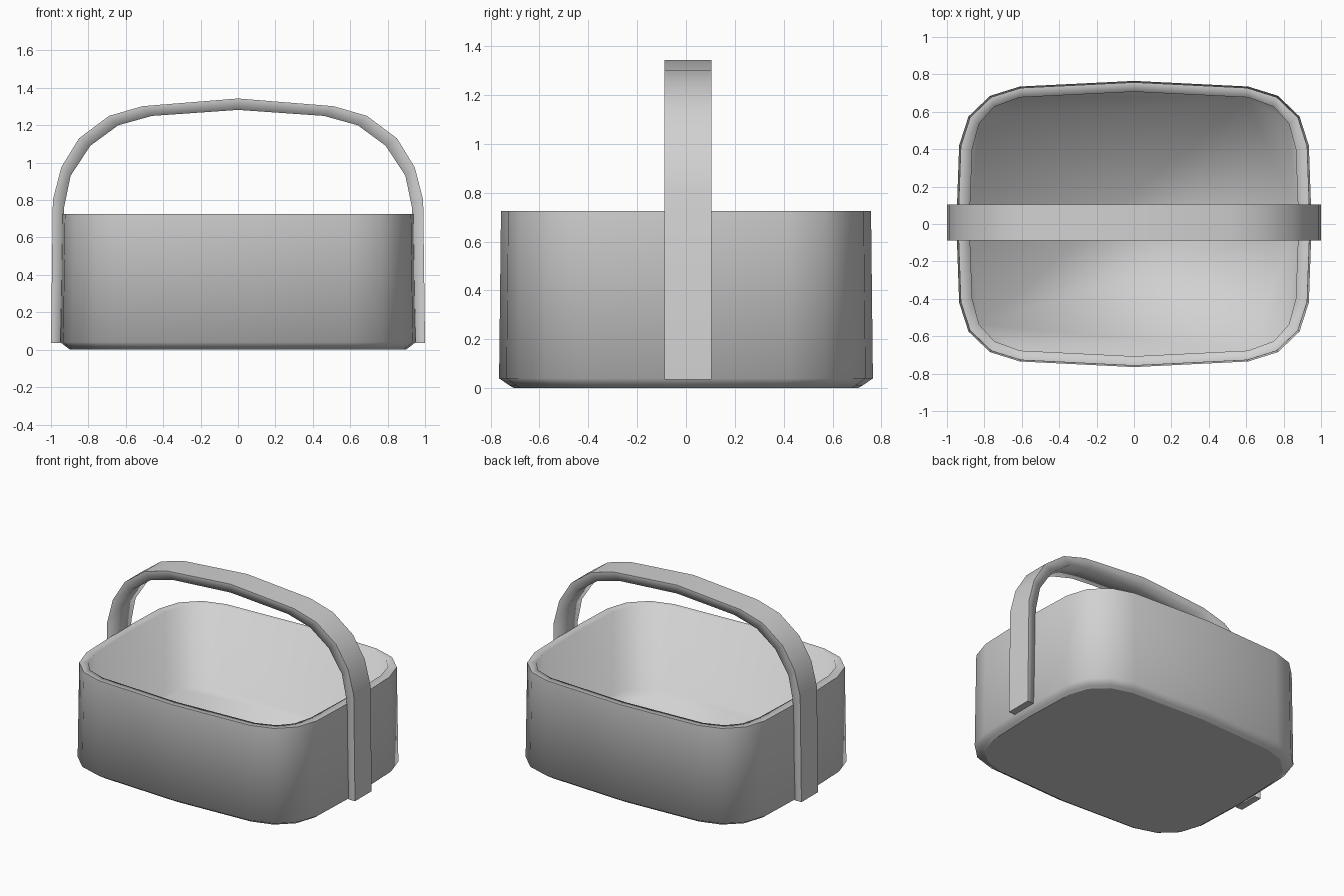
import bpy
import bmesh

cube = bpy.data.objects.get("Cube")
if cube:
    bpy.data.objects.remove(cube, do_unlink=True)

grey = bpy.data.materials.new("plain grey")
grey.use_nodes = True
grey.diffuse_color = (0.64, 0.64, 0.64, 1)
grey.node_tree.nodes["Principled BSDF"].inputs["Base Color"].default_value = (0.64, 0.64, 0.64, 1)


def loft(name, rings, sharp_rings=(), sharp_rails=()):
    """Skin a list of closed rings, cap both ends, smooth all but the sharp lines."""
    bm = bmesh.new()
    loops = [[bm.verts.new(p) for p in ring] for ring in rings]
    n = len(loops[0])
    for a, b in zip(loops, loops[1:]):
        for i in range(n):
            j = (i + 1) % n
            bm.faces.new((a[i], a[j], b[j], b[i]))
    bm.faces.new(loops[0][::-1])
    bm.faces.new(loops[-1])
    bmesh.ops.recalc_face_normals(bm, faces=bm.faces)
    for face in bm.faces:
        face.smooth = True
    for r in sharp_rings:
        for i in range(n):
            bm.edges.get((loops[r][i - 1], loops[r][i])).smooth = False
    for i in sharp_rails:
        for a, b in zip(loops, loops[1:]):
            bm.edges.get((a[i], b[i])).smooth = False
    mesh = bpy.data.meshes.new(name)
    bm.to_mesh(mesh)
    bm.free()
    mesh.materials.append(grey)
    bpy.context.collection.objects.link(bpy.data.objects.new(name, mesh))


def ring(quarter, z, sx=1.0, sy=1.0):
    """Mirror a quarter outline (from +y round to +x) into a closed loop."""
    half = quarter + [(x, -y) for x, y in quarter[-2::-1]]
    loop = half + [(-x, y) for x, y in half[-2:0:-1]]
    return [(x * sx, y * sy, z) for x, y in loop]


# Basket: rounded box with a chamfered base, thick flat rim and hollow inside
outer = [(0, 0.765), (0.61, 0.735), (0.77, 0.685), (0.885, 0.575), (0.935, 0.42), (0.95, 0)]
inner = [(0, 0.707), (0.61, 0.677), (0.747, 0.627), (0.828, 0.537), (0.865, 0.40), (0.88, 0)]
loft("basket", [
    ring(outer, 0, 0.945, 0.92),
    ring(outer, 0.012, 0.962, 0.946),
    ring(outer, 0.04),
    ring(outer, 0.725, 0.99, 0.99),
    ring(inner, 0.725),
    ring(inner, 0.12),
], sharp_rings=(0, 3))

# Handle: flat strap arching over the basket, fixed to both sides
strap_out = [(1.0, 0.035), (0.99, 0.80), (0.945, 0.975), (0.85, 1.13),
             (0.69, 1.25), (0.51, 1.302), (0, 1.343)]
strap_in = [(0.95, 0.035), (0.93, 0.76), (0.895, 0.93), (0.79, 1.09),
            (0.64, 1.2), (0.46, 1.25), (0, 1.282)]
front, back = -0.087, 0.105
sections = [[(xo, front, zo), (xo, back, zo), (xi, back, zi), (xi, front, zi)]
            for (xo, zo), (xi, zi) in zip(strap_out, strap_in)]
sections += [[(-x, y, z) for x, y, z in s] for s in sections[-2::-1]]
loft("handle", sections, sharp_rings=(0, -1), sharp_rails=(0, 1))
